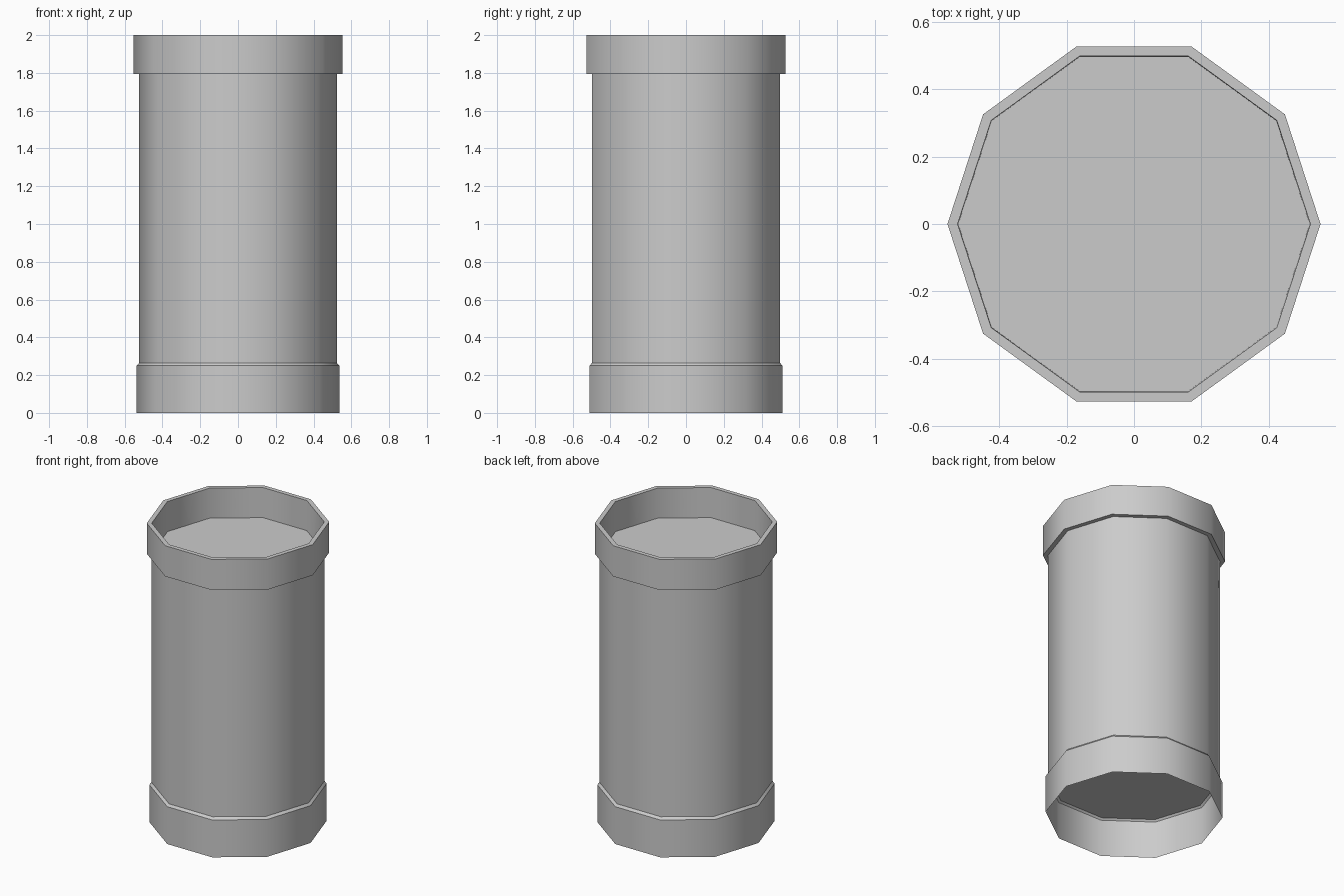
import bpy, bmesh, math

if "Cube" in bpy.data.objects:
    bpy.data.objects.remove(bpy.data.objects["Cube"])

SIDES = 10

def lathe(name, profile, cap_ends=False):
    """Revolve (radius, z) points into a ten-sided shell."""
    bm = bmesh.new()
    rings = [[bm.verts.new((r * math.cos(i * math.tau / SIDES),
                            r * math.sin(i * math.tau / SIDES), z))
              for i in range(SIDES)] for r, z in profile]
    for a, b in zip(rings, rings[1:]):
        for i in range(SIDES):
            j = (i + 1) % SIDES
            bm.faces.new((a[i], a[j], b[j], b[i]))
    if cap_ends:
        bm.faces.new(rings[0][::-1])
        bm.faces.new(rings[-1])
    mesh = bpy.data.meshes.new(name)
    bm.to_mesh(mesh)
    bm.free()
    obj = bpy.data.objects.new(name, mesh)
    bpy.context.collection.objects.link(obj)
    bpy.ops.object.select_all(action='DESELECT')
    obj.select_set(True)
    bpy.context.view_layer.objects.active = obj
    bpy.ops.object.shade_smooth_by_angle(angle=math.radians(40))
    return obj

# Main pipe, closed at the bottom of the top socket and the top of the base
lathe("pipe_body", [(0.523, 0.26), (0.523, 1.8)], cap_ends=True)

# Open base sleeve with a small sloping shoulder
lathe("base_sleeve", [(0.537, 0), (0.537, 0.25), (0.523, 0.265)])

# Top collar: underside lip, outer wall, rim and inner wall
lathe("top_collar", [(0.523, 1.795), (0.553, 1.795), (0.553, 2.0),
                     (0.523, 2.0), (0.521, 1.8)])
